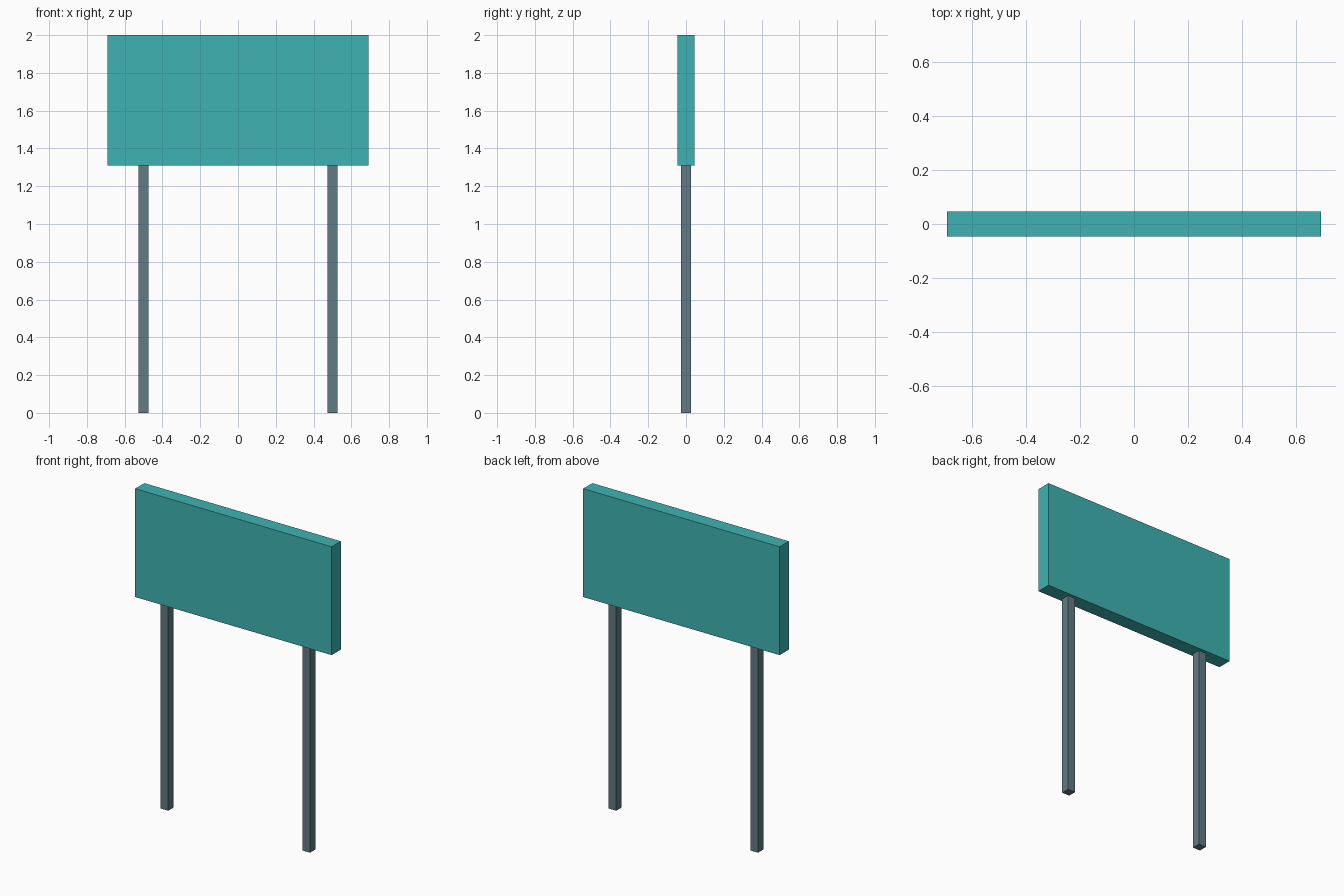
import bpy

if "Cube" in bpy.data.objects:
    bpy.data.objects.remove(bpy.data.objects["Cube"])


def material(name, color):
    mat = bpy.data.materials.new(name)
    mat.diffuse_color = color
    mat.use_nodes = True
    mat.node_tree.nodes["Principled BSDF"].inputs["Base Color"].default_value = mat.diffuse_color
    return mat


def box(name, size, center, mat):
    bpy.ops.mesh.primitive_cube_add(size=1, location=center)
    obj = bpy.context.object
    obj.name = name
    obj.scale = size
    bpy.ops.object.transform_apply(location=False, rotation=False, scale=True)
    obj.data.materials.append(mat)
    return obj


teal = material("teal_panel", (0.05, 0.45, 0.45, 1))
slate = material("slate_post", (0.12, 0.2, 0.23, 1))

TOP, PANEL_BOTTOM = 2.0, 1.31

# Sign panel
box("sign_panel", (1.384, 0.092, TOP - PANEL_BOTTOM),
    (0, 0, (TOP + PANEL_BOTTOM) / 2), teal)

# Square posts carrying the panel
for side, x in (("left", -0.5), ("right", 0.5)):
    box(side + "_post", (0.053, 0.053, PANEL_BOTTOM),
        (x, 0, PANEL_BOTTOM / 2), slate)
